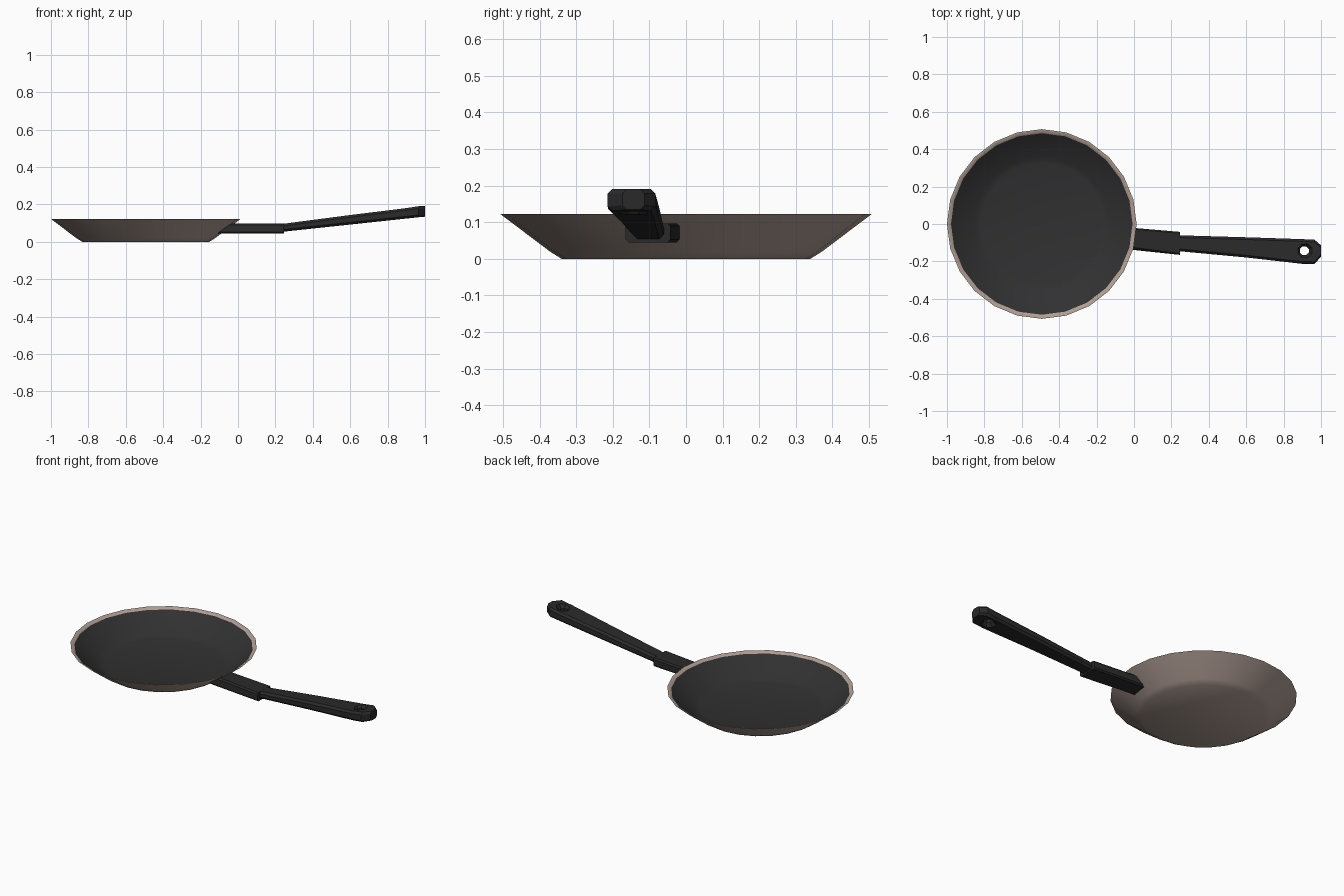
import bpy, bmesh, math

if "Cube" in bpy.data.objects:
    bpy.data.objects.remove(bpy.data.objects["Cube"])

CX = -0.493          # pan centre
SIDES = 24


def material(name, r, g, b):
    m = bpy.data.materials.new(name)
    m.diffuse_color = (r, g, b, 1)
    m.use_nodes = True
    m.node_tree.nodes["Principled BSDF"].inputs["Base Color"].default_value = m.diffuse_color
    return m


METAL = material("warm_grey_metal", 0.43, 0.34, 0.30)
COATING = material("dark_coating", 0.030, 0.030, 0.030)
BLACK = material("black_plastic", 0.023, 0.023, 0.023)


def loft(name, rings, mats, mat_rule=None):
    """Skin a list of equal closed rings and cap both ends."""
    bm = bmesh.new()
    vs = [[bm.verts.new(p) for p in ring] for ring in rings]
    n = len(vs[0])
    for k in range(len(vs) - 1):
        for i in range(n):
            j = (i + 1) % n
            f = bm.faces.new((vs[k][i], vs[k][j], vs[k + 1][j], vs[k + 1][i]))
            f.material_index = mat_rule(k) if mat_rule else 0
    bm.faces.new(vs[0][::-1])
    last = bm.faces.new(vs[-1])
    last.material_index = mat_rule(len(vs)) if mat_rule else 0
    bmesh.ops.recalc_face_normals(bm, faces=bm.faces)
    me = bpy.data.meshes.new(name)
    bm.to_mesh(me)
    bm.free()
    ob = bpy.data.objects.new(name, me)
    bpy.context.collection.objects.link(ob)
    for m in mats:
        me.materials.append(m)
    return ob


def smooth(ob, deg):
    bpy.ops.object.select_all(action='DESELECT')
    ob.select_set(True)
    bpy.context.view_layer.objects.active = ob
    bpy.ops.object.shade_smooth_by_angle(angle=math.radians(deg))


def circle(r, z, cx=0.0, cy=0.0, n=SIDES, turn=0.0):
    return [(cx + r * math.cos(turn + 2 * math.pi * i / n),
             cy + r * math.sin(turn + 2 * math.pi * i / n), z) for i in range(n)]


# Pan: outside, lip, then the coated inside
profile = [(0.34, 0.0), (0.372, 0.02), (0.507, 0.122), (0.498, 0.122),
           (0.485, 0.112), (0.360, 0.022), (0.325, 0.012)]
pan = loft("pan", [circle(r, z, CX) for r, z in profile], [METAL, COATING],
           lambda k: 1 if k >= 4 else 0)
smooth(pan, 50)


# Bracket: flat block whose inner end follows the pan wall
def wall_x(y, z):
    r = 0.372 + (z - 0.02) * (0.507 - 0.372) / 0.102
    return CX + math.sqrt(r * r - y * y) - 0.007


def section(y0, y1, z0, z1, c):
    """Chamfered rectangle as (y, z) points."""
    return [(y0 + c, z0), (y1 - c, z0), (y1, z0 + c), (y1, z1 - c),
            (y1 - c, z1), (y0 + c, z1), (y0, z1 - c), (y0, z0 + c)]


inner = [(wall_x(y, z), y, z) for y, z in section(-0.128, -0.018, 0.045, 0.097, 0.008)]
outer = [(0.245, y, z) for y, z in section(-0.165, -0.042, 0.045, 0.097, 0.008)]
bracket = loft("handle_bracket", [inner, outer], [BLACK])
smooth(bracket, 30)

# Grip: rising, widening bar with a blunt tip (x, y centre, half width, z low, z high)
stations = [(0.225, -0.102, 0.042, 0.052, 0.094), (0.60, -0.125, 0.054, 0.092, 0.143),
            (0.90, -0.147, 0.066, 0.124, 0.180), (0.965, -0.149, 0.065, 0.131, 0.190),
            (1.0, -0.144, 0.030, 0.134, 0.190)]
grip = loft("handle_grip",
            [[(x, y, z) for y, z in section(yc - w, yc + w, lo, hi, 0.012)]
             for x, yc, w, lo, hi in stations], [BLACK])

# Hanging hole: countersunk from both faces
cutter = loft("hole_cutter",
              [circle(r, z, 0.911, -0.143, 8, math.pi / 8) for r, z in
               [(0.06, 0.10), (0.026, 0.145), (0.026, 0.165), (0.062, 0.21)]], [BLACK])
cutter.hide_render = True
cutter.hide_viewport = True
cut = grip.modifiers.new("hanging_hole", 'BOOLEAN')
cut.object = cutter
cut.operation = 'DIFFERENCE'
cut.solver = 'EXACT'
smooth(grip, 30)
